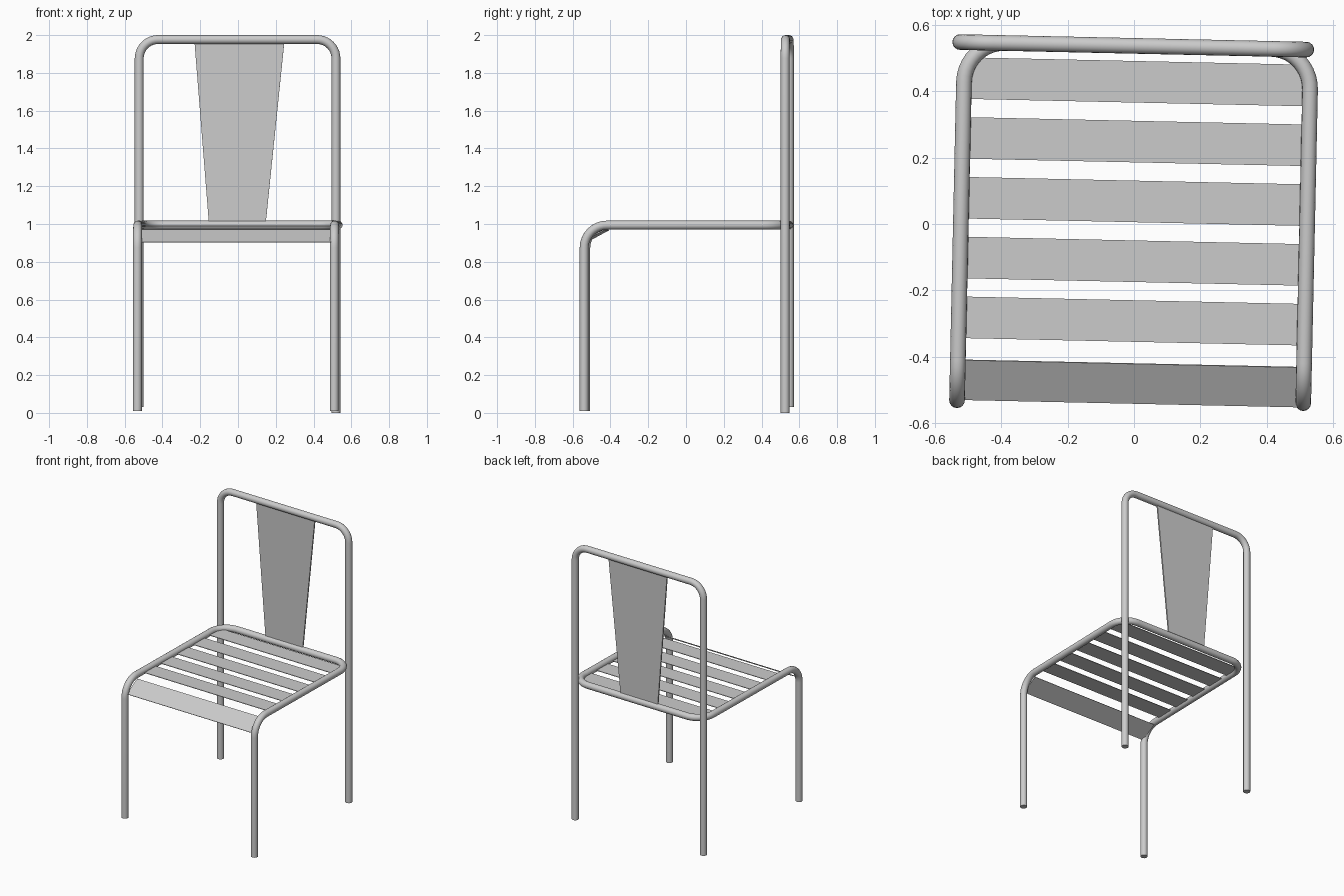
import bpy
import math
from mathutils import Vector, Matrix

cube = bpy.data.objects.get("Cube")
if cube:
    bpy.data.objects.remove(cube, do_unlink=True)

TURN = Matrix.Rotation(math.radians(-1.25), 4, 'Z')   # slight twist of the whole chair
TUBE_R = 0.0235
SEAT_Z = 0.994
BACK_Y = 0.536

metal = bpy.data.materials.new("grey metal")
metal.use_nodes = True
GREY = (0.6, 0.6, 0.6, 1)
metal.diffuse_color = GREY
metal.node_tree.nodes["Principled BSDF"].inputs["Base Color"].default_value = GREY


def rounded_path(points, radius, steps=10):
    """Replace every inner right-angle corner of a polyline by an arc."""
    pts = [Vector(p) for p in points]
    path = [pts[0]]
    for a, b, c in zip(pts, pts[1:], pts[2:]):
        u, v = (a - b).normalized(), (c - b).normalized()
        centre = b + (u + v) * radius
        for i in range(steps + 1):
            t = math.pi / 2 * i / steps
            path.append(centre - v * radius * math.cos(t) - u * radius * math.sin(t))
    return path + [pts[-1]]


def tube(name, points, radius):
    path = rounded_path(points, radius)
    curve = bpy.data.curves.new(name, 'CURVE')
    curve.dimensions = '3D'
    curve.bevel_depth = TUBE_R
    curve.bevel_resolution = 6
    curve.use_fill_caps = True
    spline = curve.splines.new('POLY')
    spline.points.add(len(path) - 1)
    for p, co in zip(spline.points, path):
        p.co = (*(TURN @ co), 1)
    curve.materials.append(metal)
    obj = bpy.data.objects.new(name, curve)
    bpy.context.collection.objects.link(obj)
    bpy.ops.object.select_all(action='DESELECT')
    obj.select_set(True)
    bpy.context.view_layer.objects.active = obj
    bpy.ops.object.convert(target='MESH')
    bpy.ops.object.shade_smooth_by_angle()


def plate(name, corners, thickness):
    """Thin slab around a flat four-sided outline."""
    c = [Vector(p) for p in corners]
    n = (c[1] - c[0]).cross(c[2] - c[1]).normalized() * thickness / 2
    verts = [TURN @ (p - n) for p in c] + [TURN @ (p + n) for p in c]
    sides = [(i, (i + 1) % 4, (i + 1) % 4 + 4, i + 4) for i in range(4)]
    mesh = bpy.data.meshes.new(name)
    mesh.from_pydata(verts, [], [(3, 2, 1, 0), (4, 5, 6, 7)] + sides)
    mesh.materials.append(metal)
    bpy.context.collection.objects.link(bpy.data.objects.new(name, mesh))


# Seat frame: one bent tube from front foot to front foot
W = 0.521
tube("seat_frame", [(-W, -0.542, 0.01), (-W, -0.542, SEAT_Z), (-W, BACK_Y, SEAT_Z),
                    (W, BACK_Y, SEAT_Z), (W, -0.528, SEAT_Z), (W, -0.528, 0.01)], 0.12)

# Back frame: rear legs and top rail, with slightly uneven feet
L, R, TOP = -0.535, 0.507, 2 - TUBE_R
tube("back_frame", [(L, BACK_Y, 0.03), (L, BACK_Y, TOP),
                    (R, BACK_Y, TOP), (R, BACK_Y, 0)], 0.1)

# Flat seat slats
S = 0.51
for i in range(5):
    y = 0.428 - 0.18 * i
    a, b = y - 0.0625, y + 0.0625
    plate(f"seat_slat_{i + 1}", [(-S, a, 0.99), (S, a, 0.99), (S, b, 0.99), (-S, b, 0.99)], 0.004)

# Sloping slat at the front bend
plate("front_slat", [(-S, -0.54, 0.903), (S, -0.54, 0.903),
                     (S, -0.42, 0.968), (-S, -0.42, 0.968)], 0.004)

# Tapered back panel between the seat bar and the top rail
plate("back_panel", [(-0.165, BACK_Y, SEAT_Z), (0.134, BACK_Y, SEAT_Z),
                     (0.235, BACK_Y, TOP), (-0.243, BACK_Y, TOP)], 0.01)
